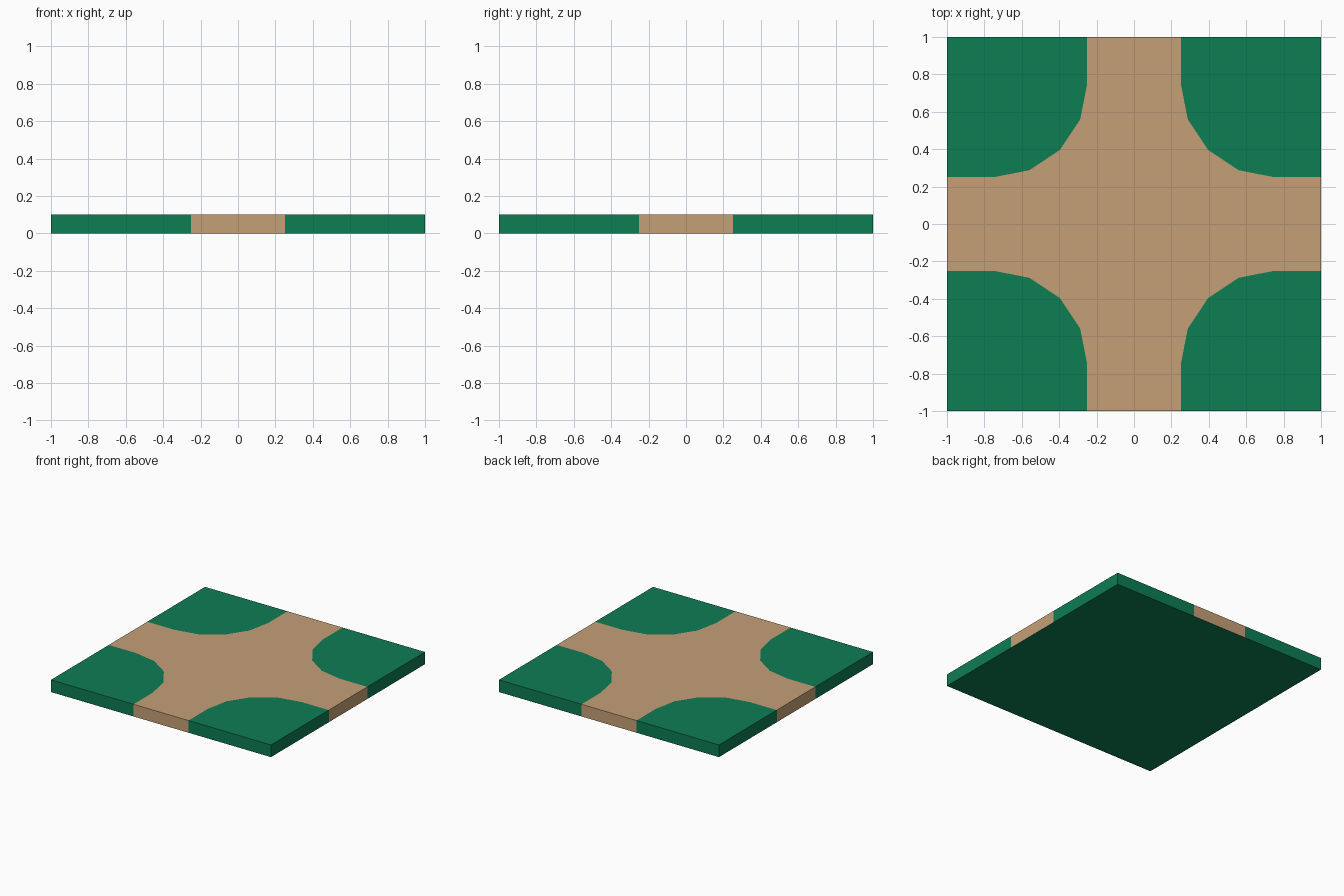
import bpy, bmesh, math

if "Cube" in bpy.data.objects:
    bpy.data.objects.remove(bpy.data.objects["Cube"])

H, HALF, R, C = 0.1, 1.0, 0.5, 0.75   # thickness, half size, curve radius, curve centre


def material(name, srgb):
    lin = [((c / 255 + 0.055) / 1.055) ** 2.4 for c in srgb]
    m = bpy.data.materials.new(name)
    m.diffuse_color = (*lin, 1)
    m.use_nodes = True
    m.node_tree.nodes["Principled BSDF"].inputs["Base Color"].default_value = m.diffuse_color
    return m


grass = material("grass green", (13, 125, 84))
dirt = material("dirt tan", (197, 160, 119))


def on_rim(a, b):
    """True when an edge lies on the outer square of the tile."""
    return any(abs(abs(a[i]) - HALF) < 1e-5 and abs(a[i] - b[i]) < 1e-5 for i in (0, 1))


def slab(name, outline, mats, bottom=None):
    """Top face plus outer rim walls; shared inner walls are left out."""
    bm = bmesh.new()
    top = [bm.verts.new((x, y, H)) for x, y in outline]
    low = [bm.verts.new((x, y, 0)) for x, y in outline]
    bm.faces.new(top)
    bm.faces.new(low[::-1]).material_index = len(mats) - 1
    n = len(outline)
    for i in range(n):
        j = (i + 1) % n
        if on_rim(outline[i], outline[j]):
            bm.faces.new((low[i], low[j], top[j], top[i]))
    me = bpy.data.meshes.new(name)
    bm.to_mesh(me)
    bm.free()
    for m in mats:
        me.materials.append(m)
    ob = bpy.data.objects.new(name, me)
    bpy.context.collection.objects.link(ob)
    return ob


def turn(p, k):
    for _ in range(k):
        p = (-p[1], p[0])
    return p


# rounded inner corner of the lawn, running from the x side to the y side
arc = [(C - R * math.sin(i * math.pi / 8), C - R * math.cos(i * math.pi / 8)) for i in range(5)]
edge = [(HALF, C - R)] + arc + [(C - R, HALF)]

# four grass corners
for k in range(4):
    corner = (edge + [(HALF, HALF)])[::-1]
    slab(f"grass_corner_{k + 1}", [turn(p, k) for p in corner], [grass])

# crossing dirt path with a green underside
slab("path_crossing", [turn(p, k) for k in range(4) for p in edge], [dirt, grass])
